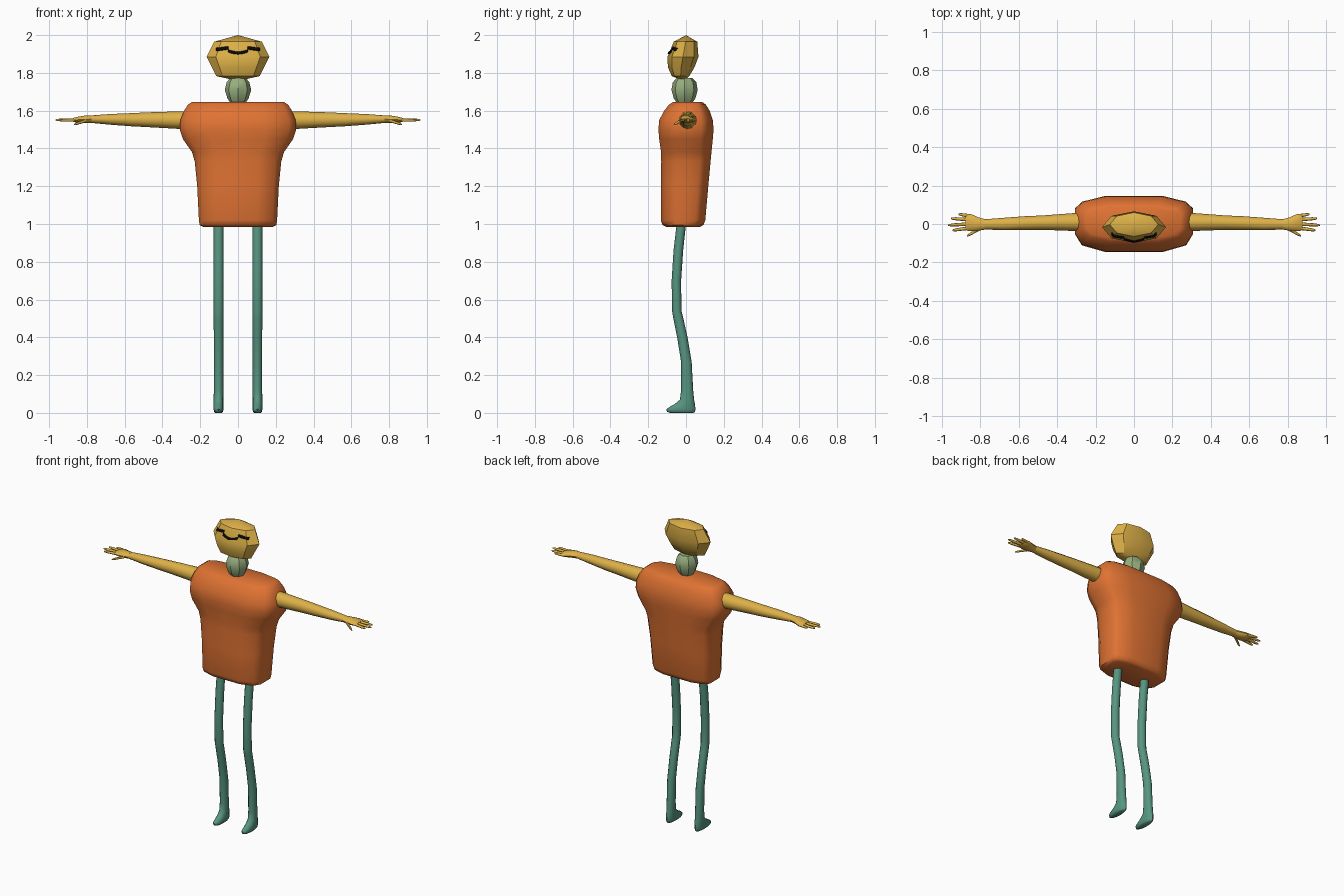
import bpy, bmesh, math
from mathutils import Vector
from mathutils.bvhtree import BVHTree


def mat(name, rgb):
    m = bpy.data.materials.new(name)
    m.diffuse_color = (*rgb, 1)
    return m


ORANGE = mat("orange_shirt", (0.74, 0.17, 0.033))
YELLOW = mat("mustard_skin", (0.73, 0.44, 0.065))
SAGE = mat("sage_neck", (0.31, 0.42, 0.21))
TEAL = mat("teal_legs", (0.095, 0.30, 0.22))
BLACK = mat("black_face", (0.003, 0.003, 0.003))


def finish(bm, name, material, angle=35, mirror=False):
    bmesh.ops.remove_doubles(bm, verts=bm.verts, dist=0.0008)
    bmesh.ops.recalc_face_normals(bm, faces=bm.faces)
    me = bpy.data.meshes.new(name)
    bm.to_mesh(me)
    bm.free()
    me.materials.append(material)
    ob = bpy.data.objects.new(name, me)
    bpy.context.collection.objects.link(ob)
    bpy.ops.object.select_all(action='DESELECT')
    ob.select_set(True)
    bpy.context.view_layer.objects.active = ob
    bpy.ops.object.shade_smooth_by_angle(angle=math.radians(angle))
    if mirror:
        ob.modifiers.new("mirror", 'MIRROR')
    return ob


def loft(bm, rings):
    """Skin a list of point rings and cap both ends."""
    vs = [[bm.verts.new(p) for p in r] for r in rings]
    n = len(vs[0])
    for a, b in zip(vs, vs[1:]):
        for i in range(n):
            j = (i + 1) % n
            bm.faces.new((a[i], a[j], b[j], b[i]))
    bm.faces.new(vs[0])
    bm.faces.new(vs[-1])


def circle(n, off=0.0):
    return [(math.cos(math.tau * (i + off) / n), math.sin(math.tau * (i + off) / n))
            for i in range(n)]


def upright(rows, shape, x=0.0):
    """Rows of (z, half width, front y, back y)."""
    return [[Vector((x + u * hx, (y0 + y1) / 2 + v * (y1 - y0) / 2, z)) for u, v in shape]
            for z, hx, y0, y1 in rows]


def sideways(rows, n):
    """Rows of (x, y, z, y radius, z radius)."""
    return [[Vector((x, y + u * ry, z + v * rz)) for u, v in circle(n)]
            for x, y, z, ry, rz in rows]


# Torso: boxy shirt with rounded shoulders
half = [(0.48, -1), (0.88, -0.76), (1, -0.35), (1, 0.55), (0.87, 0.8), (0.48, 1)]
shape = half + [(0, 1)] + [(-u, v) for u, v in reversed(half)] + [(0, -1)]
bm = bmesh.new()
loft(bm, upright([(0.985, 0.185, -0.105, 0.075), (0.995, 0.203, -0.125, 0.093),
                  (1.02, 0.207, -0.133, 0.102), (1.20, 0.216, -0.132, 0.118),
                  (1.33, 0.229, -0.131, 0.13), (1.38, 0.243, -0.132, 0.135),
                  (1.45, 0.292, -0.142, 0.142), (1.50, 0.308, -0.146, 0.146),
                  (1.55, 0.305, -0.142, 0.142), (1.60, 0.285, -0.115, 0.125),
                  (1.632, 0.265, -0.09, 0.105), (1.645, 0.245, -0.07, 0.088)], shape))
finish(bm, "torso", ORANGE, 50)

# Neck: faceted ball
bm = bmesh.new()
loft(bm, upright([(1.635, 0.036, -0.045, 0.03), (1.665, 0.056, -0.065, 0.05),
                  (1.71, 0.070, -0.077, 0.062), (1.75, 0.060, -0.07, 0.055),
                  (1.772, 0.043, -0.05, 0.035)], circle(8)))
finish(bm, "neck", SAGE)

# Head: low faceted gem shape
bm = bmesh.new()
loft(bm, upright([(1.757, 0.0001, -0.012, -0.0118), (1.783, 0.115, -0.075, 0.018),
                  (1.83, 0.139, -0.096, 0.045), (1.885, 0.166, -0.098, 0.066),
                  (1.965, 0.126, -0.065, 0.06), (2.0, 0.0001, 0.0, 0.0002)], circle(8)))
head_tree = BVHTree.FromBMesh(bm)
finish(bm, "head", YELLOW, 28)


# Face: thin strips laid on the head
def face_strip(name, x0, x1, height, curve, steps=8):
    bm = bmesh.new()
    pairs = []
    for i in range(steps + 1):
        x = x0 + (x1 - x0) * i / steps
        pair = []
        for k in (-0.5, 0.5):
            z = curve(x) + k * height
            hit = head_tree.ray_cast(Vector((x, -1, z)), Vector((0, 1, 0)))[0]
            pair.append(bm.verts.new((x, hit.y - 0.003, z)))
        pairs.append(pair)
    for a, b in zip(pairs, pairs[1:]):
        bm.faces.new((a[0], b[0], b[1], a[1]))
    ob = finish(bm, name, BLACK)
    sol = ob.modifiers.new("thickness", 'SOLIDIFY')
    sol.thickness = 0.006
    sol.offset = 0


for side, s in (("left", 1), ("right", -1)):
    face_strip(side + "_eye", s * 0.052, s * 0.115, 0.015,
               lambda x: 1.928 - 0.004 * (abs(x) - 0.083) / 0.03)
face_strip("mouth", -0.052, 0.052, 0.013, lambda x: 1.906 + 4.0 * x * x, 12)

# Arms: tapered tubes
bm = bmesh.new()
loft(bm, sideways([(0.24, 0.01, 1.55, 0.048, 0.047), (0.32, 0.01, 1.55, 0.046, 0.046),
                   (0.48, 0.007, 1.552, 0.037, 0.039), (0.56, 0.005, 1.552, 0.036, 0.035),
                   (0.68, 0.0, 1.554, 0.032, 0.028), (0.785, -0.002, 1.555, 0.026, 0.019)], 12))
finish(bm, "arms", YELLOW, 50, True)

# Hands: flat palm, four fingers and a thumb
bm = bmesh.new()
loft(bm, sideways([(0.775, -0.002, 1.555, 0.027, 0.020), (0.81, 0.0, 1.554, 0.035, 0.021),
                   (0.845, 0.007, 1.552, 0.044, 0.017), (0.868, 0.008, 1.551, 0.043, 0.012),
                   (0.876, 0.008, 1.551, 0.038, 0.008)], 10))
fingers = [(0.84, 0.04, 0.912, 0.051, 1.551), (0.85, 0.022, 0.952, 0.029, 1.551),
           (0.85, 0.0, 0.967, -0.006, 1.551), (0.85, -0.02, 0.945, -0.033, 1.549),
           (0.795, -0.02, 0.868, -0.062, 1.527)]
for x0, y0, x1, y1, z1 in fingers:
    rows = []
    for t, r in ((0, 0.010), (0.35, 0.009), (0.75, 0.008), (0.93, 0.006), (1, 0.003)):
        rows.append((x0 + (x1 - x0) * t, y0 + (y1 - y0) * t, 1.55 + (z1 - 1.55) * t, r, r * 0.9))
    loft(bm, sideways(rows, 8))
finish(bm, "hands", YELLOW, 50, True)

# Legs: bent tubes that end in small pointed feet
bm = bmesh.new()
loft(bm, upright([(0.0, 0.017, -0.085, 0.04), (0.006, 0.023, -0.10, 0.047),
                  (0.018, 0.026, -0.105, 0.05), (0.03, 0.026, -0.09, 0.049),
                  (0.048, 0.026, -0.058, 0.047), (0.07, 0.026, -0.032, 0.043),
                  (0.12, 0.025, -0.026, 0.038), (0.27, 0.025, -0.026, 0.03),
                  (0.40, 0.025, -0.047, 0.008), (0.50, 0.026, -0.067, -0.014),
                  (0.54, 0.026, -0.074, -0.024), (0.70, 0.026, -0.076, -0.026),
                  (0.86, 0.026, -0.066, -0.015), (1.03, 0.026, -0.046, 0.003)],
                 circle(12), 0.103))
finish(bm, "legs", TEAL, 50, True)
